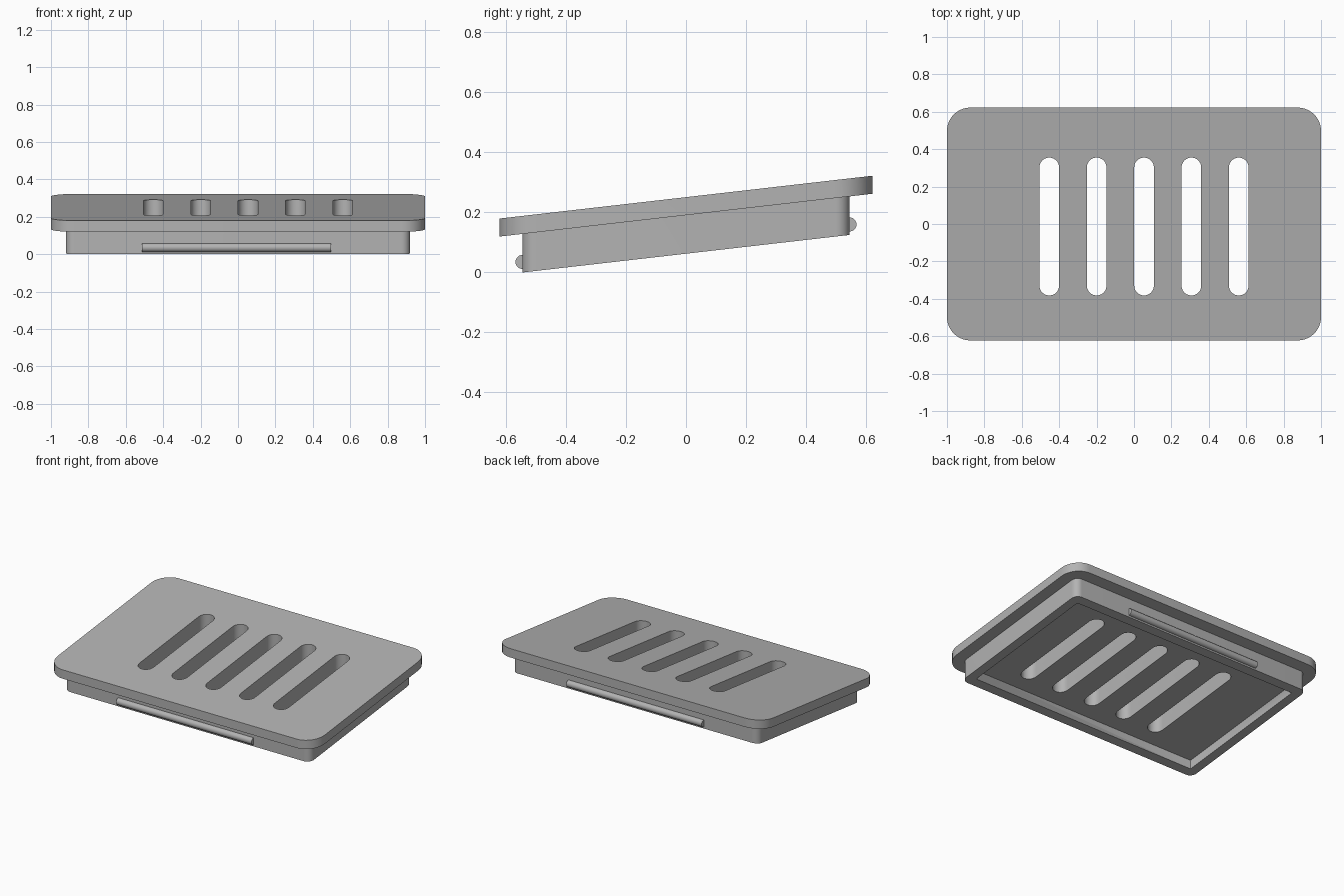
import bpy
import bmesh
from math import cos, sin, pi, radians
from mathutils import Matrix

default = bpy.data.objects.get("Cube")
if default:
    bpy.data.objects.remove(default, do_unlink=True)

SLOPE = 0.1147                      # rise of the tilted tray from front to back
BOTTOM, UNDERSIDE, TOP = 0.0625, 0.191, 0.251   # heights along the middle
RECESS_TOP = BOTTOM + 0.06
WALL = 0.0625
HALF_X, HALF_Y = 0.92, 0.545        # body half sizes

grey = bpy.data.materials.new("plain grey")
grey.use_nodes = True
colour = (0.45, 0.45, 0.45, 1)
grey.diffuse_color = colour
grey.node_tree.nodes["Principled BSDF"].inputs["Base Color"].default_value = colour


def rounded_block(name, hx, hy, radius, z0, z1, centre=(0, 0), steps=10):
    """Upright block with rounded vertical corners."""
    bm = bmesh.new()
    ring = []
    for i, (sx, sy) in enumerate(((1, 1), (-1, 1), (-1, -1), (1, -1))):
        for k in range(steps + 1):
            a = (i + k / steps) * pi / 2
            ring.append(bm.verts.new((centre[0] + sx * (hx - radius) + radius * cos(a),
                                      centre[1] + sy * (hy - radius) + radius * sin(a), z0)))
    bmesh.ops.remove_doubles(bm, verts=ring, dist=1e-5)
    bm.verts.ensure_lookup_table()
    base = bm.faces.new(list(bm.verts))
    top = bmesh.ops.extrude_face_region(bm, geom=[base])["geom"]
    for v in top:
        if isinstance(v, bmesh.types.BMVert):
            v.co.z = z1
    bmesh.ops.recalc_face_normals(bm, faces=bm.faces)
    mesh = bpy.data.meshes.new(name)
    bm.to_mesh(mesh)
    bm.free()
    obj = bpy.data.objects.new(name, mesh)
    bpy.context.collection.objects.link(obj)
    return obj


def finish(obj):
    """Give the part its colour and smooth its round sides."""
    obj.data.materials.clear()
    obj.data.materials.append(grey)
    bpy.ops.object.select_all(action='DESELECT')
    obj.select_set(True)
    bpy.context.view_layer.objects.active = obj
    bpy.ops.object.shade_smooth_by_angle(angle=radians(30))


def cut_and_tilt(obj, cutters):
    """Cut the openings, then shear so that the walls stay upright."""
    for cutter in cutters:
        mod = obj.modifiers.new("cut", 'BOOLEAN')
        mod.operation = 'DIFFERENCE'
        mod.solver = 'EXACT'
        mod.object = cutter
    graph = bpy.context.evaluated_depsgraph_get()
    mesh = bpy.data.meshes.new_from_object(obj.evaluated_get(graph))
    obj.modifiers.clear()
    obj.data = mesh
    shear = Matrix.Identity(4)
    shear[2][1] = SLOPE
    mesh.transform(shear)
    finish(obj)


# Cutters: five drain slots and the hollow underneath
slots = [rounded_block("slot_cutter", 0.0525, 0.3685, 0.0524, -0.5, 1,
                       (-0.453 + i * 0.2533, -0.0135)) for i in range(5)]
recess = rounded_block("recess_cutter", HALF_X - WALL, HALF_Y - WALL, 0.005,
                       -0.5, RECESS_TOP, steps=2)

# Top plate and hollow body
plate = rounded_block("top_plate", 1, 0.6225, 0.125, UNDERSIDE, TOP)
body = rounded_block("body", HALF_X, HALF_Y, 0.045, BOTTOM, UNDERSIDE)
cut_and_tilt(plate, slots)
cut_and_tilt(body, slots + [recess])
for cutter in slots + [recess]:
    bpy.data.objects.remove(cutter, do_unlink=True)

# Round snap bars along the front and back walls
for name, side in (("front_bar", -1), ("back_bar", 1)):
    y = side * HALF_Y
    bpy.ops.mesh.primitive_cylinder_add(vertices=32, radius=0.0235, depth=1.013,
                                        location=(-0.008, y, BOTTOM + SLOPE * y + 0.035),
                                        rotation=(0, pi / 2, 0))
    bar = bpy.context.object
    bar.name = name
    finish(bar)
